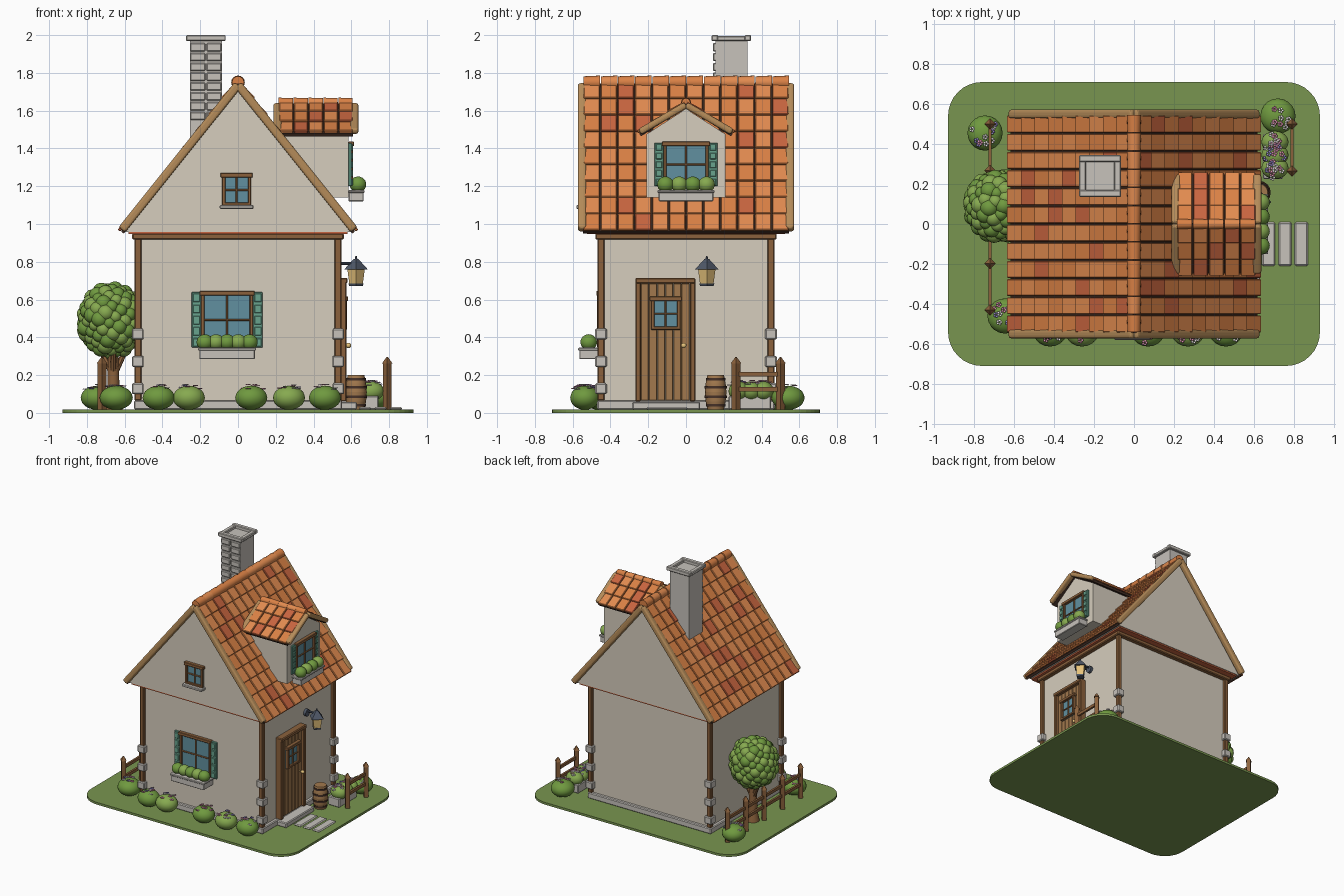
import bpy, bmesh, random
from math import pi, sin, cos, sqrt
from mathutils import Matrix, Vector as V

if "Cube" in bpy.data.objects:
    bpy.data.objects.remove(bpy.data.objects["Cube"])

random.seed(4)

def mat(name, *c):
    m = bpy.data.materials.new(name)
    m.diffuse_color = (*c, 1)
    m.use_nodes = True
    m.node_tree.nodes["Principled BSDF"].inputs["Base Color"].default_value = m.diffuse_color
    return m

WALL, STONE = mat("plaster", .67, .61, .51), mat("stone", .57, .54, .5)
GRASS, LEAF, LEAF2 = mat("grass", .19, .3, .08), mat("leaf", .16, .32, .05), mat("leaf_light", .24, .4, .08)
WOOD, TAN, DARK = mat("timber", .26, .12, .045), mat("tan_wood", .46, .26, .1), mat("dark", .06, .03, .02)
DOOR, TEAL, GLASS = mat("door_wood", .36, .19, .075), mat("shutter", .14, .37, .27), mat("glass", .12, .28, .35)
SLATE, LAMP = mat("slate", .08, .1, .14), mat("lamp", .8, .55, .2)
TILES = [mat("tile_a", .7, .22, .06), mat("tile_b", .76, .26, .08), mat("tile_c", .58, .13, .05)]
PETALS = [mat("white", .85, .8, .8), mat("violet", .3, .25, .6), mat("pink", .75, .3, .45)]

def finish(name, bm, mats, bevel=0, seg=1):
    bmesh.ops.recalc_face_normals(bm, faces=bm.faces)
    me = bpy.data.meshes.new(name)
    bm.to_mesh(me)
    bm.free()
    ob = bpy.data.objects.new(name, me)
    bpy.context.collection.objects.link(ob)
    for m in (mats if isinstance(mats, list) else [mats]):
        me.materials.append(m)
    if bevel:
        b = ob.modifiers.new("bevel", 'BEVEL')
        b.width, b.segments = bevel, seg
    return ob

def paint(verts, idx=0, smooth=False):
    for f in {f for v in verts for f in v.link_faces}:
        f.material_index, f.smooth = idx, smooth

# wall-facing coordinates: u along wall, w outward, v up
front = lambda u, w, v: V((u, -w, v))
right = lambda u, w, v: V((w, u, v))
world = lambda x, y, z: V((x, y, z))

def boxes(name, m, spans, f=world, bevel=0.0):
    """spans: (u0,u1, w0,w1, v0,v1)"""
    bm = bmesh.new()
    for a, b, c, d, e, g in spans:
        p, q = f(a, c, e), f(b, d, g)
        s = [abs(t) for t in q - p]
        bmesh.ops.create_cube(bm, size=1, matrix=Matrix.Translation((p + q) / 2) @ Matrix.Diagonal((*s, 1)))
    return finish(name, bm, m, bevel)

def frame(c, x, y, z, s):
    return Matrix.Translation(c) @ Matrix((x, y, z)).transposed().to_4x4() @ Matrix.Diagonal((*s, 1))

def bar(bm, p, q, side, w, t):
    d = (q - p).normalized()
    return bmesh.ops.create_cube(bm, size=1, matrix=frame((p + q) / 2, d, side, d.cross(side), ((q - p).length, w, t)))['verts']

def tube(bm, p, q, r0, r1, n=14, idx=0):
    p, q = V(p), V(q)
    M = Matrix.Translation((p + q) / 2) @ (q - p).to_track_quat('Z', 'Y').to_matrix().to_4x4()
    vs = bmesh.ops.create_cone(bm, cap_ends=True, segments=n, radius1=r0, radius2=r1, depth=(q - p).length, matrix=M)['verts']
    for fc in {fc for v in vs for fc in v.link_faces}:
        fc.material_index, fc.smooth = idx, len(fc.verts) == 4 and n > 8

def ball(bm, c, r, idx=0, sub=3):
    r = r if isinstance(r, tuple) else (r, r, r)
    paint(bmesh.ops.create_icosphere(bm, subdivisions=sub, radius=1, matrix=Matrix.Translation(c) @ Matrix.Diagonal((*r, 1)))['verts'], idx, True)

def prism(name, m, pts, a, b, f):
    """profile (u, v) extruded along w"""
    bm = bmesh.new()
    face = bm.faces.new([bm.verts.new(f(u, a, v)) for u, v in pts])
    ext = bmesh.ops.extrude_face_region(bm, geom=[face])['geom']
    bmesh.ops.translate(bm, vec=f(0, b, 0) - f(0, a, 0), verts=[g for g in ext if isinstance(g, bmesh.types.BMVert)])
    return finish(name, bm, m)

def roof(name, f, apex, half, eave, w0, w1, cols, rows, beam, ridge):
    """gable roof in wall coordinates, ridge running along w"""
    o, along = f(0, 0, 0), f(0, 1, 0)
    tiles, deck, verge, caps = (bmesh.new() for _ in range(4))
    cw = (w1 - w0) / cols
    for s in (-1, 1):
        top, low = f(0, 0, apex), f(s * half, 0, eave)
        d, L = (low - top).normalized(), (low - top).length
        n = f(s * (apex - eave), 0, half).normalized()
        bar(deck, f(0, (w0 + w1) / 2, apex) - n * .004, f(s * half, (w0 + w1) / 2, eave) - n * .004, along, w1 - w0, .018)
        dt = (d + n * .09).normalized()          # tiles tilt up at the lower end
        nt = (n - d * .09).normalized()
        for i in range(rows):
            for j in range(cols):
                c = top + d * ((i + .5) * L / rows) + along * (w0 + (j + .5) * cw) + n * .012
                vs = bmesh.ops.create_cube(tiles, size=1, matrix=frame(c, along, dt, nt, (cw * .93, L / rows * 1.06, .018)))['verts']
                paint(vs, random.choice([0, 0, 1, 1, 2]))
        for w in (w0 - .005, w1 + .005):
            bar(verge, f(0, w, apex - .005), f(s * half, w, eave + .012), along, .045, beam)
    for j in range(cols):
        a = w0 + j * cw
        tube(caps, f(0, a, apex + .008), f(0, a + cw * .96, apex + .008), ridge, ridge * .88, 16, random.choice([0, 1]))
    finish(name + "_tiles", tiles, TILES, .004)
    finish(name + "_deck", deck, DARK)
    finish(name + "_verge_beams", verge, TAN, .014, 3)
    finish(name + "_ridge_caps", caps, TILES)

def window(name, f, w, u0, u1, v0, v1, shutter=0.0, sill=False):
    t, um, vm = .018, (u0 + u1) / 2, (v0 + v1) / 2
    boxes(name + "_glass", GLASS, [(u0, u1, w - .01, w + .008, v0, v1)], f)
    boxes(name + "_frame", WOOD, [(u0, u0 + t, w, w + .025, v0, v1), (u1 - t, u1, w, w + .025, v0, v1),
          (u0 - .008, u1 + .008, w, w + .03, v1 - t, v1 + .006), (u0, u1, w, w + .025, v0, v0 + t),
          (um - .005, um + .005, w, w + .016, v0, v1), (u0, u1, w, w + .016, vm - .005, vm + .005)], f, .003)
    if sill:
        boxes(name + "_sill", STONE, [(u0 - .012, u1 + .012, w - .01, w + .05, v0 - .015, v0 + .005)], f, .004)
    if shutter:
        sp = []
        for a in (u0 - shutter, u1):
            b = a + shutter
            sp.append((a, b, w, w + .016, v0, v1))
            sp += [(a + .006, b - .006, w, w + .024, v0 + (v1 - v0) * (k + .1) / 5, v0 + (v1 - v0) * (k + .85) / 5) for k in range(5)]
        boxes(name + "_shutters", TEAL, sp, f, .003)

def flowers(bm, c, r, n):
    for _ in range(n):
        a, k = random.uniform(0, 2 * pi), sqrt(random.random()) * .8
        p = V(c) + V((cos(a) * k * r, sin(a) * k * r, .066 * sqrt(1 - k * k) + .006))
        idx = random.randrange(3)
        for j in range(5):
            ball(bm, p + V((cos(j * 1.257) * .009, sin(j * 1.257) * .009, 0)), (.007, .007, .003), idx, 1)

def planter(name, f, u0, u1, w0, w1, v0, v1, n, r):
    boxes(name, STONE, [(u0, u1, w0, w1, v0, v1), (u0 - .006, u1 + .006, w0, w1 + .006, v1 - .015, v1)], f, .004)
    bm = bmesh.new()
    for i in range(n):
        ball(bm, f(u0 + (u1 - u0) * (i + .5) / n, (w0 + w1) / 2 + .01, v1 + r * .7), (r * 1.05, r * 1.05, r), i % 2)
    finish(name + "_plants", bm, [LEAF, LEAF2])

# ground with rounded corners
pts = [(sx * .76 + .17 * cos(a0 + k * pi / 16), sy * .54 + .17 * sin(a0 + k * pi / 16))
       for sx, sy, a0 in ((1, 1, 0), (-1, 1, pi / 2), (-1, -1, pi), (1, -1, 1.5 * pi)) for k in range(9)]
prism("lawn", GRASS, pts, 0, .018, lambda u, w, v: V((u, v, w)))

# house body, plinth, corner timbers and quoins
boxes("walls", WALL, [(-.525, .525, -.445, .445, .018, .95)])
boxes("plinth", STONE, [(-.55, .55, -.47, .47, .018, .065)], bevel=.006)
corners = [(sx * .53, sy * .45) for sx in (-1, 1) for sy in (-1, 1)]
boxes("corner_posts", WOOD, [(x - .018, x + .018, y - .018, y + .018, .065, .93) for x, y in corners], bevel=.005)
boxes("quoins", STONE, [(x - .031, x + .031, y - .031, y + .031, z - .029, z + .029)
      for x, y in corners for z in (.128, .272, .417)], bevel=.006)
boxes("top_beams", WOOD, [(-.56, .56, s * .46 - .02, s * .46 + .02, .918, .95) for s in (-1, 1)] +
      [(s * .54 - .02, s * .54 + .02, -.475, .475, .918, .95) for s in (-1, 1)], bevel=.006)
boxes("soffit", TILES[2], [(-.58, .58, -.525, .525, .946, .957)])

# main gable and roof
prism("gable", WALL, [(-.6, .957), (.6, .957), (0, 1.735)], -.53, .53, front)
roof("roof", front, 1.742, .615, .957, -.545, .545, 12, 9, .045, .036)

# dormer
prism("dormer_walls", WALL, [(-.21, 1.14), (.21, 1.14), (.21, 1.475), (0, 1.61), (-.21, 1.475)], .2, .585, right)
roof("dormer_roof", right, 1.635, .245, 1.475, .215, .61, 5, 3, .035, .026)
window("dormer_window", right, .585, -.12, .12, 1.2, 1.43, .046)
planter("dormer_planter", right, -.145, .145, .585, .665, 1.12, 1.18, 4, .042)

# chimney with raised bricks on its front
boxes("chimney", STONE, [(-.255, -.085, .155, .325, 1.4, 1.975)])
boxes("chimney_bricks", STONE, [(-.253 + i * .086, -.173 + i * .086, .142, .16, 1.55 + k * .052, 1.593 + k * .052)
      for i in range(2) for k in range(8)], bevel=.005)
boxes("chimney_cap", STONE, [(-.275, -.065, .135, .17, 1.968, 2), (-.275, -.065, .31, .345, 1.968, 2),
      (-.275, -.24, .165, .315, 1.968, 1.995), (-.1, -.065, .165, .315, 1.968, 1.995)], bevel=.005)

# front windows
window("front_window", front, .445, -.195, .08, .345, .64, .05)
planter("front_planter", front, -.205, .09, .445, .565, .285, .345, 5, .042)
window("gable_window", front, .53, -.085, .07, 1.095, 1.265, sill=True)

# door
boxes("door_planks", DOOR, [(-.238 + k * .043, -.197 + k * .043, .52, .555, .065, .685) for k in range(6)], right, .003)
boxes("door_frame", WOOD, [(-.268, -.238, .52, .575, .06, .715), (.02, .05, .52, .575, .06, .715),
      (-.268, .05, .52, .58, .685, .715)], right, .006)
window("door_window", right, .553, -.185, -.03, .44, .61)
bm = bmesh.new()
ball(bm, (.585, -.012, .357), .014)
tube(bm, (.55, -.012, .357), (.585, -.012, .357), .005, .005)
finish("door_knob", bm, LAMP)
boxes("door_step", STONE, [(-.285, .075, .54, .63, .018, .058)], right, .006)
boxes("path_slabs", STONE, [(-.21, .01, a, a + .066, .016, .03) for a in (.64, .722, .804)], right, .008)

# wall lantern
bm = bmesh.new()
tube(bm, (.625, .11, .76), (.625, .11, .815), .062, .012, 4)
tube(bm, (.625, .11, .81), (.625, .11, .83), .008, .004, 8)
tube(bm, (.625, .11, .672), (.625, .11, .685), .036, .04, 4)
tube(bm, (.53, .11, .79), (.625, .11, .79), .008, .008, 8)
tube(bm, (.525, .11, .775), (.545, .11, .775), .028, .028)
tube(bm, (.625, .11, .685), (.625, .11, .76), .036, .046, 4, 1)
finish("lantern", bm, [SLATE, LAMP])

# barrel
bm = bmesh.new()
prof = [(.018, .044), (.06, .053), (.11, .057), (.155, .053), (.2, .044)]
for (z0, r0), (z1, r1) in zip(prof, prof[1:]):
    tube(bm, (.625, .157, z0), (.625, .157, z1), r0, r1, 16)
for z, r in ((.04, .052), (.085, .059), (.135, .059), (.178, .052)):
    tube(bm, (.625, .157, z - .007), (.625, .157, z + .007), r, r, 16, 1)
finish("barrel", bm, [DOOR, DARK])

# fences with pointed posts
def fence(name, x, ys):
    bm = bmesh.new()
    for y in ys:
        tube(bm, (x, y, .015), (x, y, .265), .023, .023, 4)
        tube(bm, (x, y, .262), (x, y, .295), .028, .004, 4)
    bmesh.ops.rotate(bm, verts=bm.verts, cent=(0, 0, 0), matrix=Matrix.Identity(3))
    for z in (.125, .205):
        bar(bm, V((x, ys[0], z)), V((x, ys[-1], z)), V((1, 0, 0)), .016, .024)
    finish(name, bm, WOOD)
fence("right_fence", .79, (.265, .5))
fence("left_fence", -.72, [-.43 + .2325 * k for k in range(5)])

# tree
bm = bmesh.new()
tube(bm, (-.66, .09, .015), (-.66, .09, .09), .05, .034, 12)
tube(bm, (-.66, .09, .09), (-.66, .09, .4), .034, .024, 12)
for dx, dy in ((.08, .02), (-.08, .03), (0, -.08)):
    tube(bm, (-.66, .09, .2), (-.66 + dx, .09 + dy, .36), .02, .012, 8)
finish("tree_trunk", bm, WOOD)
bm = bmesh.new()
c = V((-.67, .09, .49))
ball(bm, c, .155)
for i in range(130):
    z, a = 1 - 2 * (i + .5) / 130, i * 2.39996
    k = sqrt(1 - z * z)
    ball(bm, c + V((cos(a) * k * .148, sin(a) * k * .148, z * .165)), random.uniform(.03, .046), i % 2)
finish("tree_crown", bm, [LEAF, LEAF2])

# flowering bushes and ground planter
boxes("ground_planter", STONE, [(.645, .745, .225, .45, .018, .09)], bevel=.006)
bushes, blooms = bmesh.new(), bmesh.new()
for i, x in enumerate((-.42, -.26, .07, .27, .46)):
    ball(bushes, (x, -.535, .08), (.085, .078, .064), i % 2)
    flowers(blooms, (x, -.535, .08), .08, 9)
for x, y in ((-.645, -.46), (-.745, .455), (.72, .54)):
    ball(bushes, (x, y, .08), (.088, .088, .064))
    flowers(blooms, (x, y, .08), .085, 10)
for y in (.28, .345, .41):
    ball(bushes, (.705, y, .115), (.068, .055, .052), 1)
    flowers(blooms, (.705, y, .1), .065, 11)
finish("bushes", bushes, [LEAF, LEAF2])
finish("flowers", blooms, PETALS)
